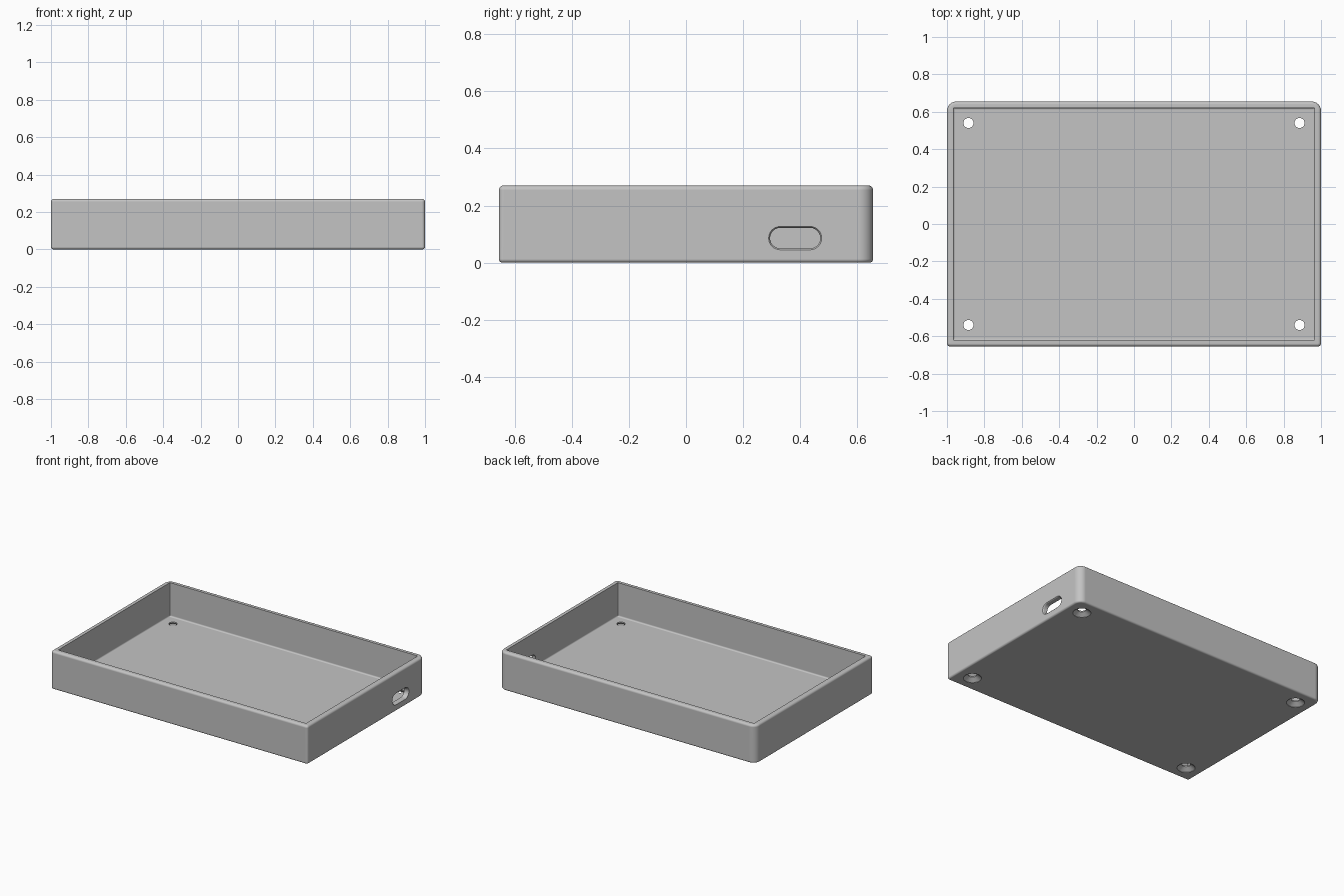
import bpy
import bmesh
import math

cube = bpy.data.objects.get("Cube")
if cube:
    bpy.data.objects.remove(cube, do_unlink=True)

HALF_X, HALF_Y, HEIGHT = 1.0, 0.655, 0.27
WALL = 0.034
FLOOR = 0.032
STEPS = 6

grey = bpy.data.materials.new("plain_grey")
grey.use_nodes = True
grey.diffuse_color = (0.55, 0.55, 0.55, 1)
grey.node_tree.nodes["Principled BSDF"].inputs["Base Color"].default_value = (0.55, 0.55, 0.55, 1)


def rounded_ring(inset, z, back_r, front_r):
    """Rectangle outline with its own radius for the back and front corners."""
    hx, hy = HALF_X - inset, HALF_Y - inset
    points = []
    for i, (sx, sy) in enumerate([(1, 1), (-1, 1), (-1, -1), (1, -1)]):
        r = max((back_r if sy > 0 else front_r), 0.002)
        for k in range(STEPS + 1):
            a = math.pi / 2 * (i + k / STEPS)
            points.append((sx * (hx - r) + r * math.cos(a),
                           sy * (hy - r) + r * math.sin(a), z))
    return points


def loft(name, rings):
    """Skin a stack of closed rings and cap both ends."""
    bm = bmesh.new()
    loops = [[bm.verts.new(p) for p in ring] for ring in rings]
    for a, b in zip(loops, loops[1:]):
        n = len(a)
        for i in range(n):
            j = (i + 1) % n
            bm.faces.new((a[i], a[j], b[j], b[i]))
    bm.faces.new(loops[0][::-1])
    bm.faces.new(loops[-1])
    bmesh.ops.recalc_face_normals(bm, faces=bm.faces)
    mesh = bpy.data.meshes.new(name)
    bm.to_mesh(mesh)
    bm.free()
    mesh.materials.append(grey)
    obj = bpy.data.objects.new(name, mesh)
    bpy.context.collection.objects.link(obj)
    return obj


def arc(radius, start, end, steps=5):
    for k in range(steps + 1):
        a = math.radians(start + (end - start) * k / steps)
        yield radius * math.cos(a), radius * math.sin(a)


# Tray: rounded foot, outer wall, rounded rim, inner wall, floor fillet
rings = []
foot, rim, cove = 0.013, 0.016, 0.01
for c, s in arc(foot, -90, 0):
    inset = foot - c
    rings.append(rounded_ring(inset, foot + s, 0.05 - inset, 0.016 - inset))
for c, s in arc(rim, 0, 90):
    inset = rim - c
    rings.append(rounded_ring(inset, HEIGHT - rim + s, 0.05 - inset, 0.018 - inset))
rings.append(rounded_ring(WALL, HEIGHT, 0.004, 0.004))
for c, s in arc(cove, 0, -90):
    rings.append(rounded_ring(WALL + cove - c, FLOOR + cove + s, 0.004, 0.004))
tray = loft("tray", rings)


def circle(x, y, z, r, n=32):
    return [(x + r * math.cos(math.tau * i / n), y + r * math.sin(math.tau * i / n), z)
            for i in range(n)]


def slot_ring(x, grow):
    """Upright pill outline for the side port."""
    points = []
    r = 0.036 + grow
    for side, start in ((1, -90), (-1, 90)):
        for c, s in arc(r, start, start + 180, 12):
            points.append((x, 0.382 + side * 0.052 + c, 0.086 + s))
    return points


# Countersunk screw holes in the four corners
cutters = []
for sx in (-1, 1):
    for sy in (-1, 1):
        x, y = sx * 0.885, sy * 0.54
        cutters.append(loft("screw_hole_cutter", [
            circle(x, y, -0.01, 0.058), circle(x, y, 0.002, 0.058),
            circle(x, y, 0.024, 0.027), circle(x, y, 0.08, 0.027)]))

# Port opening with a softened outer edge
cutters.append(loft("port_cutter", [
    slot_ring(0.93, 0), slot_ring(0.993, 0), slot_ring(0.997, 0.002),
    slot_ring(1.001, 0.006), slot_ring(1.03, 0.006)]))

bpy.context.view_layer.objects.active = tray
for cutter in cutters:
    cutter.hide_render = True
    mod = tray.modifiers.new("cut", "BOOLEAN")
    mod.operation = "DIFFERENCE"
    mod.solver = "EXACT"
    mod.object = cutter
    bpy.ops.object.modifier_apply(modifier=mod.name)
    bpy.data.objects.remove(cutter, do_unlink=True)

# Smooth fillets, crisp cut edges, flat large faces
bpy.ops.object.select_all(action="DESELECT")
tray.select_set(True)
bpy.ops.object.shade_smooth_by_angle(angle=math.radians(30))
weighted = tray.modifiers.new("flat_panels", "WEIGHTED_NORMAL")
weighted.keep_sharp = True
